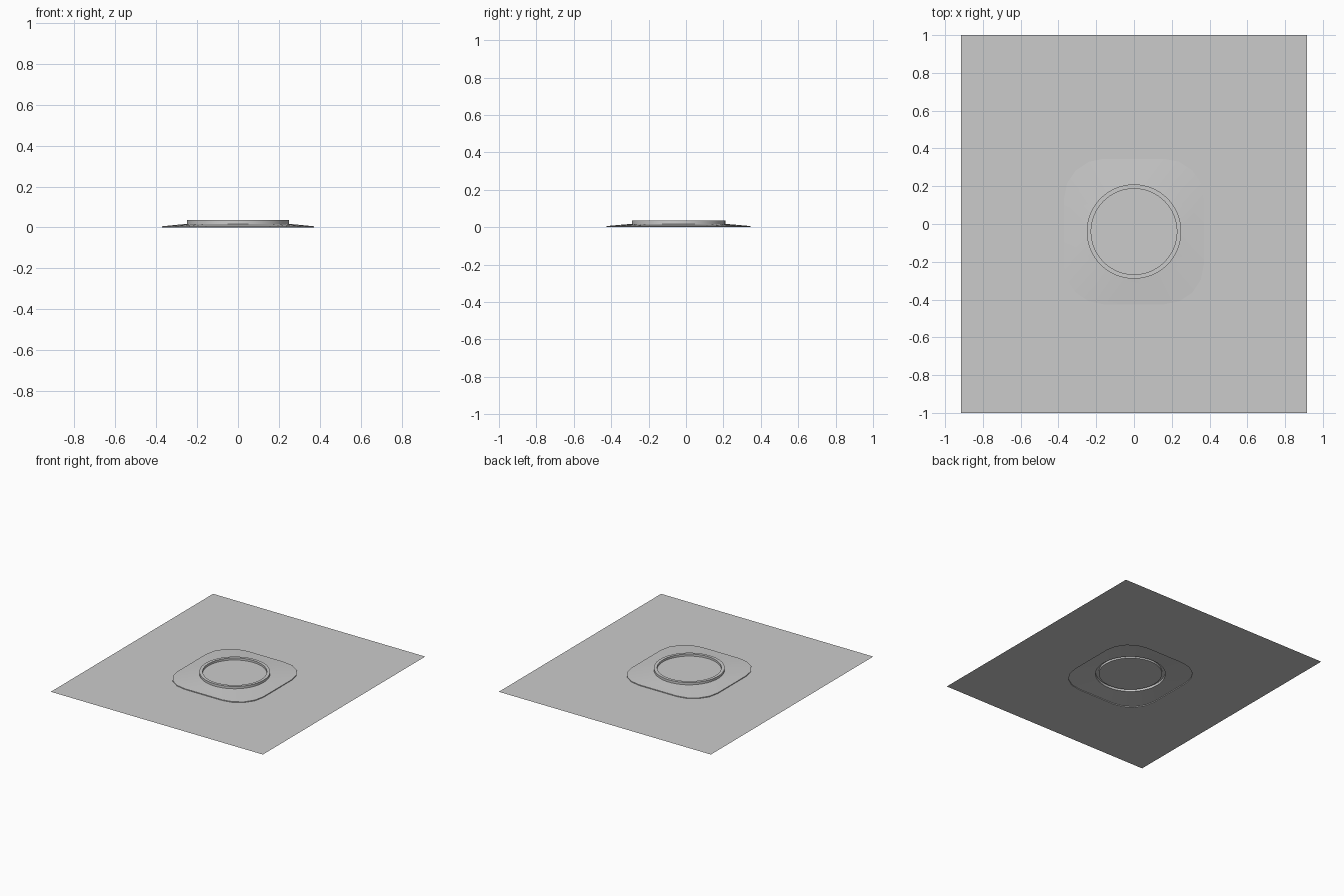
import bpy, bmesh
from math import cos, sin, pi, radians

old = bpy.data.objects.get("Cube")
if old:
    bpy.data.objects.remove(old, do_unlink=True)

grey = bpy.data.materials.new("light_grey")
grey.use_nodes = True
colour = (0.6, 0.6, 0.6, 1)
grey.diffuse_color = colour
grey.node_tree.nodes["Principled BSDF"].inputs["Base Color"].default_value = colour

CY = -0.04          # centre of the pad and ring along y
SIDES = 64


def circle(r, z):
    return [(r * cos(2 * pi * i / SIDES), CY + r * sin(2 * pi * i / SIDES), z) for i in range(SIDES)]


def pad_outline(z, hx=0.37, hy=0.385, r=0.21):
    pts = []
    for q in range(4):
        sx = 1 if q in (0, 3) else -1
        sy = 1 if q < 2 else -1
        for k in range(5):
            a = (q + k / 4) * pi / 2
            pts.append((sx * (hx - r) + r * cos(a), CY + sy * (hy - r) + r * sin(a), z))
    return pts


def finish(name, bm):
    mesh = bpy.data.meshes.new(name)
    bm.to_mesh(mesh)
    bm.free()
    mesh.materials.append(grey)
    ob = bpy.data.objects.new(name, mesh)
    bpy.context.collection.objects.link(ob)
    bpy.ops.object.select_all(action='DESELECT')
    ob.select_set(True)
    bpy.context.view_layer.objects.active = ob
    bpy.ops.object.shade_smooth_by_angle(angle=radians(30))


def surface(name, *outlines):
    """Fill between outlines, facing up."""
    bm = bmesh.new()
    for pts in outlines:
        vs = [bm.verts.new(p) for p in pts]
        for a, b in zip(vs, vs[1:] + vs[:1]):
            bm.edges.new((a, b))
    bmesh.ops.triangle_fill(bm, edges=bm.edges[:], use_beauty=True, normal=(0, 0, 1))
    bm.normal_update()
    for f in bm.faces:
        if f.normal.z < 0:
            f.normal_flip()
    finish(name, bm)


def loft(name, *loops):
    """Join equal loops, ordered from outside bottom inwards."""
    bm = bmesh.new()
    rows = [[bm.verts.new(p) for p in pts] for pts in loops]
    n = len(rows[0])
    for lo, hi in zip(rows, rows[1:]):
        for i in range(n):
            j = (i + 1) % n
            bm.faces.new((lo[i], lo[j], hi[j], hi[i]))
    finish(name, bm)


# Thin ground sheet with an opening under the pad
sheet = [(-0.915, -1, 0), (0.915, -1, 0), (0.915, 1, 0), (-0.915, 1, 0)]
surface("base_sheet", sheet, pad_outline(0))

# Low pad: small step, then a slope up to the ring
loft("pad_step", pad_outline(0), pad_outline(0.006))
surface("pad_slope", pad_outline(0.006), circle(0.25, 0.018))

# Raised ring and the recessed disc inside it
loft("raised_ring", circle(0.25, 0.018), circle(0.25, 0.036), circle(0.227, 0.036), circle(0.227, 0.02))
surface("inner_disc", circle(0.227, 0.02))
